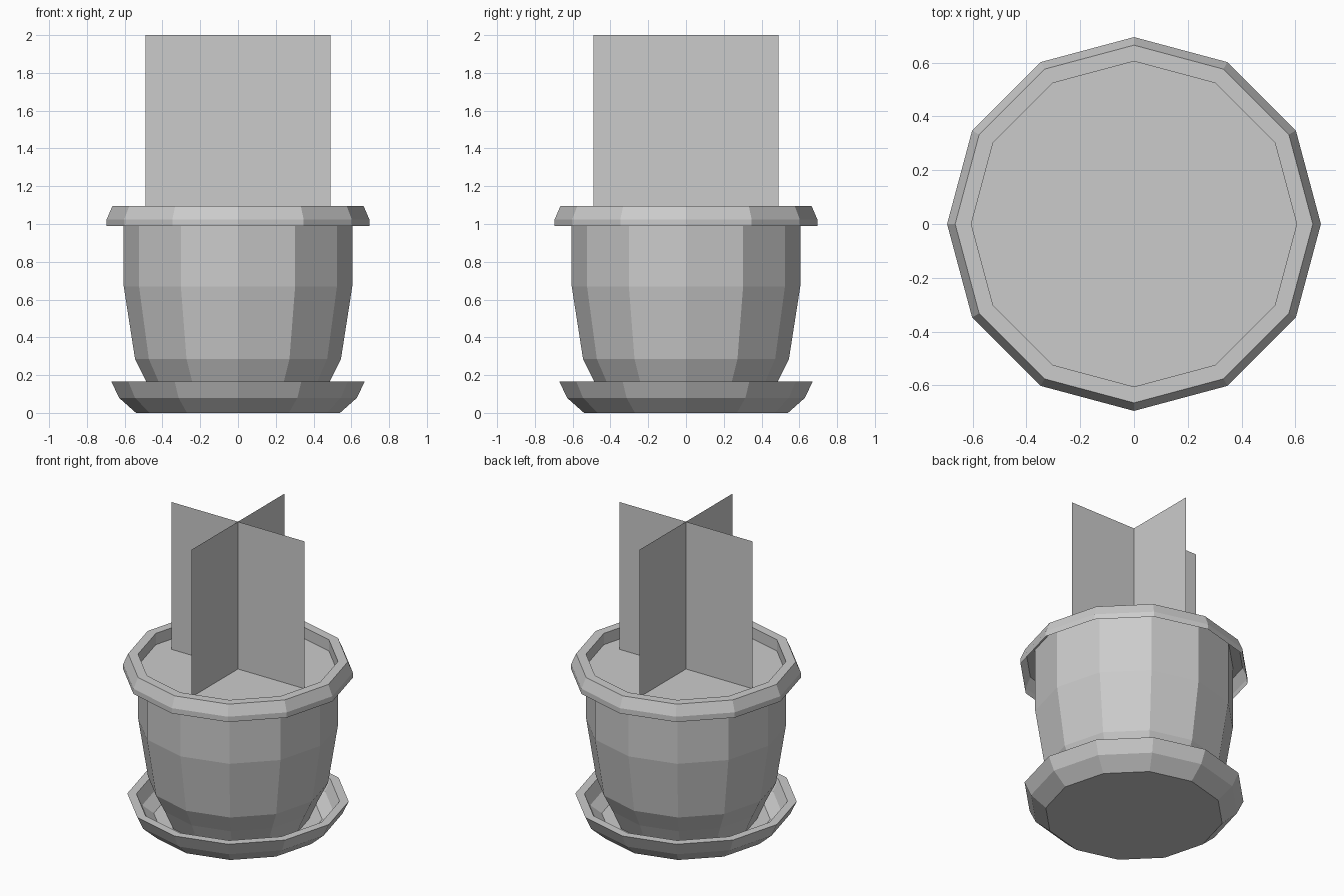
import bpy, bmesh, math

if "Cube" in bpy.data.objects:
    bpy.data.objects.remove(bpy.data.objects["Cube"])

SIDES = 12


def lathe(name, profile, cap_start=False, cap_end=False):
    """Revolve a list of (radius, z) points into a flat-faced 12-sided part."""
    bm = bmesh.new()
    rings = [[bm.verts.new((r * math.cos(2 * math.pi * i / SIDES),
                            r * math.sin(2 * math.pi * i / SIDES), z))
              for i in range(SIDES)] for r, z in profile]
    for a, b in zip(rings, rings[1:]):
        for i in range(SIDES):
            j = (i + 1) % SIDES
            bm.faces.new((a[i], a[j], b[j], b[i]))
    if cap_start:
        bm.faces.new(rings[0][::-1])
    if cap_end:
        bm.faces.new(rings[-1])
    return finish(name, bm)


def finish(name, bm):
    mesh = bpy.data.meshes.new(name)
    bm.to_mesh(mesh)
    bm.free()
    obj = bpy.data.objects.new(name, mesh)
    bpy.context.collection.objects.link(obj)
    return obj


def card(name, angle):
    """Upright square foliage card through the centre axis."""
    bm = bmesh.new()
    c, s = 0.49 * math.cos(angle), 0.49 * math.sin(angle)
    bm.faces.new([bm.verts.new(p) for p in
                  ((-c, -s, 1.02), (c, s, 1.02), (c, s, 2.0), (-c, -s, 2.0))])
    return finish(name, bm)


# Saucer: outer wall, lip, inner wall and floor
lathe("saucer", [(0.54, 0), (0.63, 0.08), (0.67, 0.165), (0.615, 0.165),
                 (0.58, 0.09), (0.51, 0.04)], cap_start=True, cap_end=True)

# Pot wall
lathe("pot_body", [(0.43, 0.04), (0.485, 0.165), (0.545, 0.285),
                   (0.605, 0.67), (0.605, 1.095)])

# Overhanging rim, open underneath
lathe("pot_rim", [(0.695, 0.99), (0.695, 1.025), (0.665, 1.095), (0.605, 1.095)])

# Soil disc
lathe("soil", [(0.605, 1.02)], cap_end=True)

# Crossed foliage cards
card("foliage_card_x", 0)
card("foliage_card_y", math.pi / 2)
